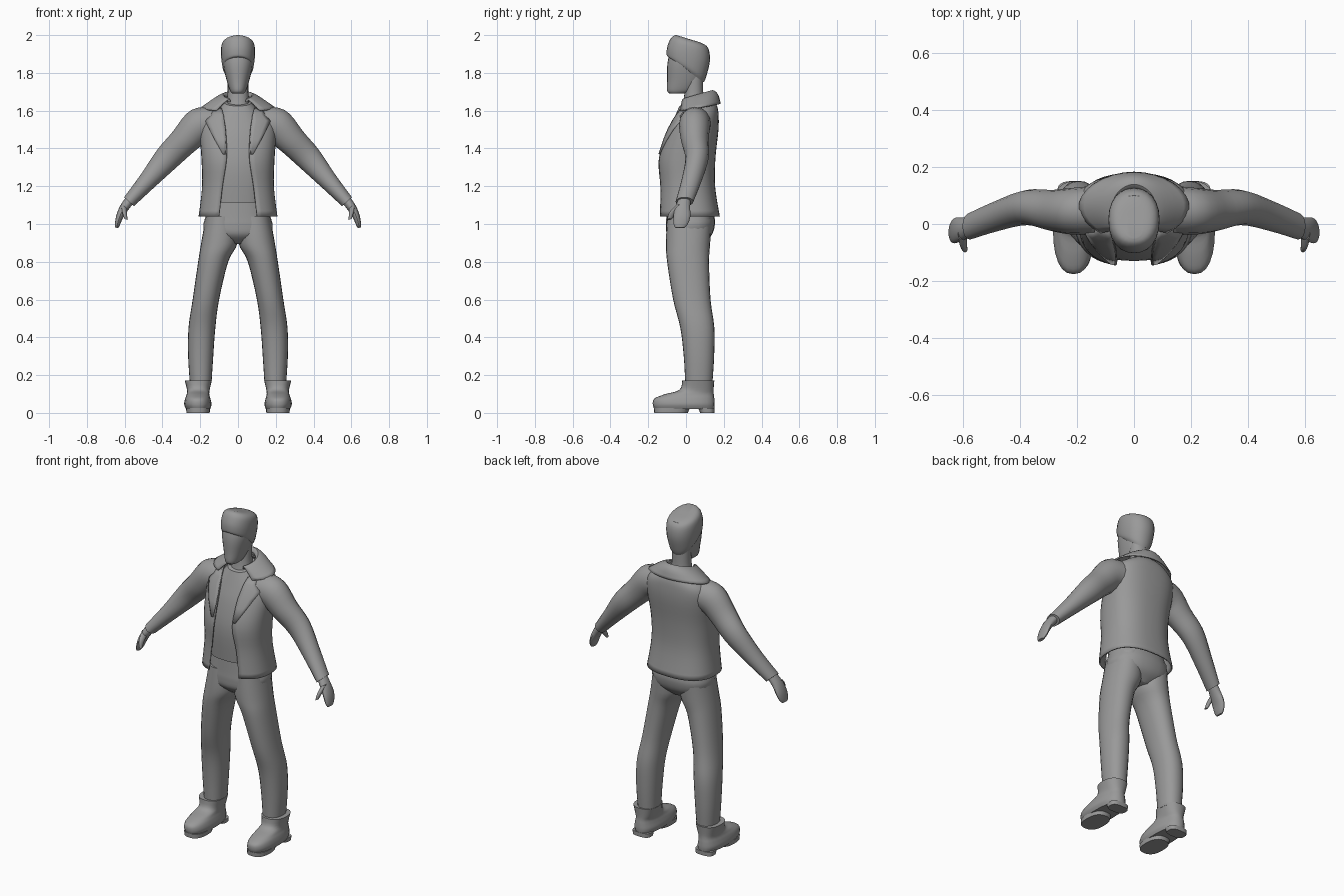
import bpy, bmesh
from math import sin, cos, pi, acos, radians, copysign
from mathutils import Vector

cube = bpy.data.objects.get("Cube")
if cube:
    bpy.data.objects.remove(cube, do_unlink=True)

grey = bpy.data.materials.new("plain_grey")
grey.use_nodes = True
tone = (0.32, 0.32, 0.32, 1)
grey.diffuse_color = tone
grey.node_tree.nodes["Principled BSDF"].inputs["Base Color"].default_value = tone


def spline(rows, steps=4):
    """Smooth a list of number rows with a Catmull-Rom curve."""
    out = []
    for i in range(len(rows) - 1):
        quad = (rows[max(i - 1, 0)], rows[i], rows[i + 1], rows[min(i + 2, len(rows) - 1)])
        for s in range(steps):
            t = s / steps
            out.append(tuple(
                b + t / 2 * (c - a + t * (2*a - 5*b + 4*c - d + t * (3*(b - c) + d - a)))
                for a, b, c, d in zip(*quad)))
    return out + [rows[-1]]


def power(v, p):
    return copysign(abs(v) ** (2 / p), v)


def section(zf, zb, x0, x1, yf, yb, p=2.2, gap=0.0, n=24):
    """Rounded section with z running from front to back; gap opens its front."""
    pts = []
    count = n + 1 if gap else n
    for i in range(count):
        a = -pi / 2 + gap + (2 * pi - 2 * gap) * i / n
        u, v = power(cos(a), p), power(sin(a), p)
        pts.append(Vector(((x0 + x1) / 2 + u * (x1 - x0) / 2,
                           (yf + yb) / 2 + v * (yb - yf) / 2,
                           zf + (zb - zf) * (v + 1) / 2)))
    return pts


def tube_ring(x, y, z, wide, thick, tilt, n=16):
    """Oval across a limb whose upper side points along tilt degrees."""
    up = Vector((cos(radians(tilt)), 0, sin(radians(tilt))))
    return [Vector((x, y + wide * cos(2 * pi * i / n), z)) + up * thick * sin(2 * pi * i / n)
            for i in range(n)]


def loft(name, rings, closed=True, caps=True, mirror=False, thickness=0, angle=40):
    bm = bmesh.new()
    grid = [[bm.verts.new(p) for p in ring] for ring in rings]
    n = len(grid[0])
    for lower, upper in zip(grid, grid[1:]):
        for i in range(n if closed else n - 1):
            j = (i + 1) % n
            bm.faces.new((lower[i], lower[j], upper[j], upper[i]))
    if caps:
        bm.faces.new(grid[0][::-1])
        bm.faces.new(grid[-1])
    bmesh.ops.recalc_face_normals(bm, faces=bm.faces)
    mesh = bpy.data.meshes.new(name)
    bm.to_mesh(mesh)
    bm.free()
    mesh.materials.append(grey)
    ob = bpy.data.objects.new(name, mesh)
    bpy.context.collection.objects.link(ob)
    bpy.ops.object.select_all(action='DESELECT')
    ob.select_set(True)
    bpy.context.view_layer.objects.active = ob
    bpy.ops.object.shade_smooth_by_angle(angle=radians(angle))
    if thickness:
        solid = ob.modifiers.new("thickness", 'SOLIDIFY')
        solid.thickness = thickness
        solid.offset = 0
    if mirror:
        ob.modifiers.new("mirror", 'MIRROR')
    return ob


def body(name, rows, p=2.2, **options):
    """Centred part from rows of front z, back z, half width, front y, back y."""
    loft(name, [section(a, b, -w, w, f, k, p) for a, b, w, f, k in spline(rows)], **options)


def side_part(name, rows, p=2.2, **options):
    """Left and right part from rows of z, inner x, outer x, front y, back y."""
    loft(name, [section(z, z, *r, p) for z, *r in spline(rows)], mirror=True, **options)


def limb(name, rows):
    loft(name, [tube_ring(*r) for r in spline(rows)], mirror=True)


# Head, neck and hair
body("neck", [(1.58, 1.6, .075, -.03, .1), (1.66, 1.68, .056, -.012, .092), (1.78, 1.78, .055, 0, .09)])
body("head", [(1.69, 1.69, .028, -.085, -.01), (1.705, 1.705, .042, -.1, .04),
              (1.76, 1.76, .06, -.1, .085), (1.83, 1.83, .076, -.1, .1),
              (1.88, 1.88, .08, -.093, .11), (1.95, 1.95, .07, -.075, .1)])
body("hair", [(1.885, 1.75, .07, -.095, .095), (1.895, 1.78, .083, -.102, .107),
              (1.935, 1.86, .09, -.1, .126), (1.975, 1.925, .086, -.085, .12),
              (1.995, 1.955, .066, -.068, .09), (2, 1.975, .03, -.05, .03)])

# Shirt
body("shirt", [(1.115, 1.115, .15, -.122, .12), (1.3, 1.3, .16, -.13, .12),
               (1.45, 1.46, .16, -.102, .135), (1.55, 1.57, .13, -.066, .135),
               (1.625, 1.67, .072, -.035, .1)], p=2.5)

# Open jacket: z, half width, front y, back y, half opening
jacket_rows = spline([(1.04, .205, -.145, .175, .1), (1.2, .186, -.14, .15, .082),
                      (1.35, .19, -.143, .152, .06), (1.5, .2, -.09, .168, .065),
                      (1.58, .185, -.045, .168, .08), (1.625, .13, -.015, .16, .09),
                      (1.655, .08, .01, .14, .07)])
JP = 2.5
loft("jacket", [section(z, z, -w, w, f, k, JP, gap=pi / 2 - acos((o / w) ** (JP / 2)), n=36)
                for z, w, f, k, o in jacket_rows], closed=False, caps=False, thickness=.008)


def jacket_front(x, z):
    """Front surface of the jacket."""
    for low, high in zip(jacket_rows, jacket_rows[1:]):
        if low[0] <= z <= high[0]:
            t = (z - low[0]) / (high[0] - low[0])
            w, f, k = (a + (b - a) * t for a, b in zip(low[1:4], high[1:4]))
            return (f + k) / 2 - (k - f) / 2 * max(0, 1 - (x / w) ** JP) ** (1 / JP)
    return 0


# Lapels lie on the jacket front: z, inner x, outer x
lapel = []
for z, x0, x1 in [(1.37, .068, .08), (1.45, .064, .125), (1.5, .066, .15),
                  (1.545, .072, .172), (1.575, .076, .14), (1.61, .085, .13)]:
    xs = [x0 + (x1 - x0) * i / 4 for i in range(5)]
    lapel.append([Vector((x, jacket_front(x, z) - .008, z)) for x in xs])
loft("lapel", lapel, closed=False, caps=False, mirror=True, thickness=.008)

# Wide turned-down collar
collar = spline([(1.64, 1.685, .07, -.03, .125), (1.655, 1.705, .08, -.035, .14),
                 (1.635, 1.685, .125, -.045, .166), (1.595, 1.635, .192, -.055, .18)], 3)
loft("collar", [section(a, b, -w, w, f, k, 1.9, gap=radians(38)) for a, b, w, f, k in collar],
     closed=False, caps=False, thickness=.008)

# Sleeves, hands and thumbs
limb("sleeve", [(.13, .05, 1.535, .085, .085, 90), (.215, .045, 1.515, .082, .094, 70),
                (.285, .047, 1.44, .073, .078, 44), (.375, .058, 1.348, .062, .069, 42),
                (.475, .03, 1.232, .054, .05, 40), (.577, -.008, 1.118, .047, .035, 42)])
limb("hand", [(.57, -.008, 1.13, .032, .026, 42), (.603, -.018, 1.085, .04, .024, 35),
              (.626, -.022, 1.04, .045, .019, 20), (.638, -.028, 1, .038, .014, 15),
              (.643, -.032, .98, .024, .009, 15)])
limb("thumb", [(.603, -.035, 1.095, .02, .018, 30), (.6, -.068, 1.06, .021, .014, 20),
               (.594, -.088, 1.025, .012, .009, 20)])

# Trousers
body("trouser_hips", [(1.135, 1.135, .15, -.1, .12), (1.04, 1.04, .172, -.104, .15),
                      (.99, .99, .183, -.106, .152), (.94, .94, .16, -.098, .135),
                      (.895, .895, .06, -.05, .09)], p=2.4)
side_part("trouser_leg", [(1.04, .005, .17, -.1, .135), (.9, .003, .195, -.106, .128),
                          (.8, .052, .211, -.1, .122), (.6, .1, .24, -.068, .13),
                          (.45, .12, .262, -.03, .15), (.3, .131, .264, -.012, .149),
                          (.16, .14, .255, -.004, .14)])

# Boots with a separate heel and front sole
side_part("boot", [(.02, .147, .275, -.168, .15), (.045, .14, .285, -.176, .152),
                   (.075, .146, .28, -.168, .15), (.098, .152, .272, -.115, .147),
                   (.122, .15, .27, -.035, .146), (.172, .138, .282, -.02, .15)], p=2.4)
side_part("front_sole", [(0, .15, .273, -.168, .01), (.025, .148, .275, -.17, .02)], p=2.5)
side_part("heel", [(0, .155, .268, .075, .15), (.025, .152, .27, .065, .151)], p=3)
